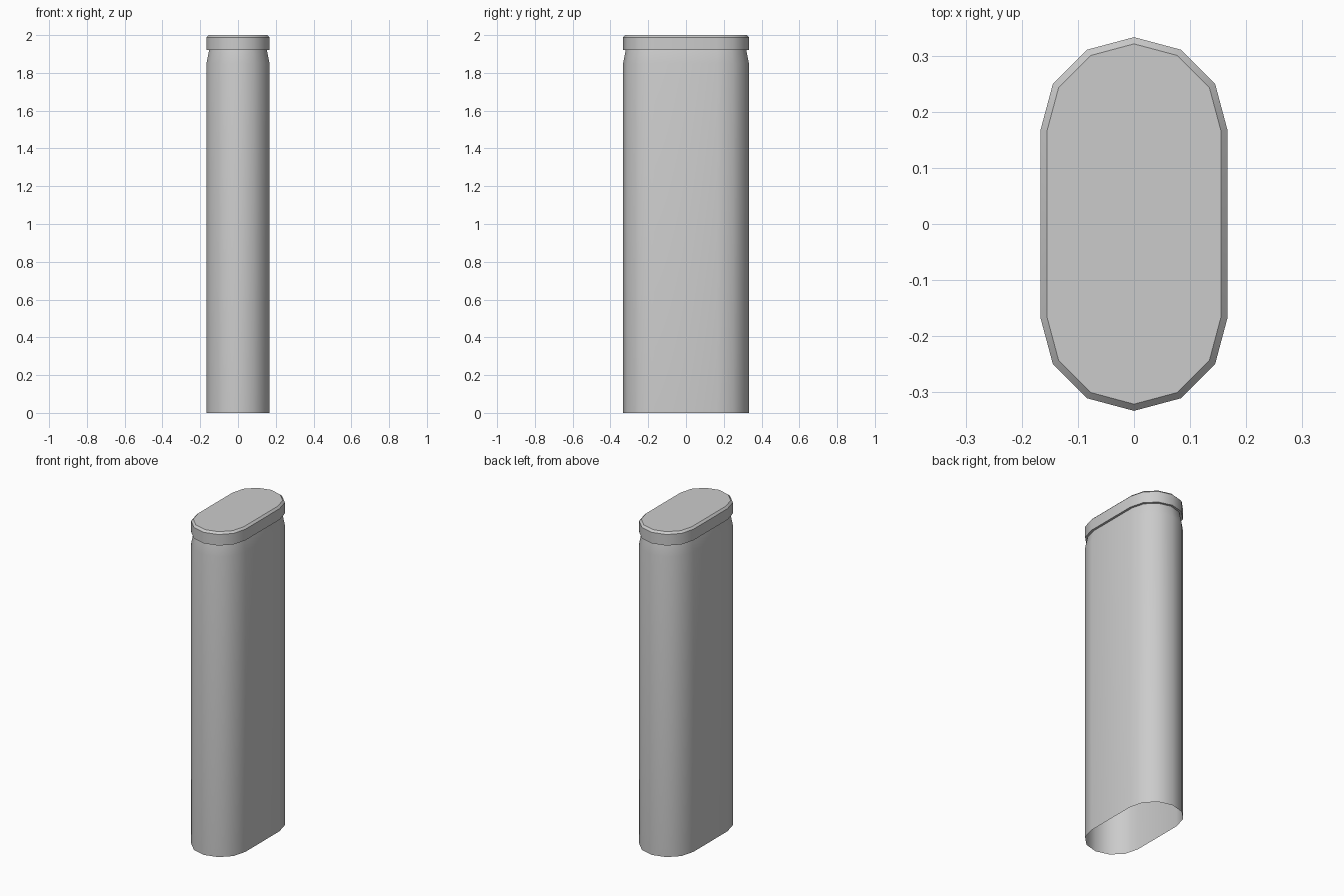
import bpy, math

cube = bpy.data.objects.get("Cube")
if cube:
    bpy.data.objects.remove(cube, do_unlink=True)

RADIUS = 0.167      # half width of the rounded slab
HALF_FLAT = 0.166   # distance from the middle to each round end's centre
NECK = 0.153        # narrowed radius under the lid
SEGMENTS = 6        # sides per round end

grey = bpy.data.materials.new("plain_grey")
grey.use_nodes = True
grey.diffuse_color = (0.6, 0.6, 0.6, 1)
grey.node_tree.nodes["Principled BSDF"].inputs["Base Color"].default_value = (0.6, 0.6, 0.6, 1)


def outline(radius, z):
    """Slab outline with two faceted round ends, counter-clockwise."""
    points = []
    for end in (1, -1):
        for i in range(SEGMENTS + 1):
            a = math.pi * i / SEGMENTS
            points.append((end * radius * math.cos(a),
                           end * (HALF_FLAT + radius * math.sin(a)), z))
    return points


def loft(name, profile, cap_top=False):
    """Join outlines given as (radius, height) from bottom to top."""
    n = 2 * (SEGMENTS + 1)
    verts = [p for r, z in profile for p in outline(r, z)]
    faces = []
    for k in range(len(profile) - 1):
        for i in range(n):
            j = (i + 1) % n
            faces.append((k * n + i, k * n + j, (k + 1) * n + j, (k + 1) * n + i))
    if cap_top:
        faces.append(tuple(range(len(verts) - n, len(verts))))
    mesh = bpy.data.meshes.new(name)
    mesh.from_pydata(verts, [], faces)
    mesh.materials.append(grey)
    obj = bpy.data.objects.new(name, mesh)
    bpy.context.collection.objects.link(obj)
    bpy.ops.object.select_all(action='DESELECT')
    obj.select_set(True)
    bpy.context.view_layer.objects.active = obj
    bpy.ops.object.shade_smooth_by_angle(angle=math.radians(35))
    return obj


# Open-bottomed body with a tapered neck
loft("body", [(RADIUS, 0), (RADIUS, 1.85), (NECK, 1.92)])

# Lid with a flat underside rim and a chamfered top
loft("lid", [(NECK, 1.92), (RADIUS, 1.92), (RADIUS, 1.988), (0.155, 2.0)], cap_top=True)
